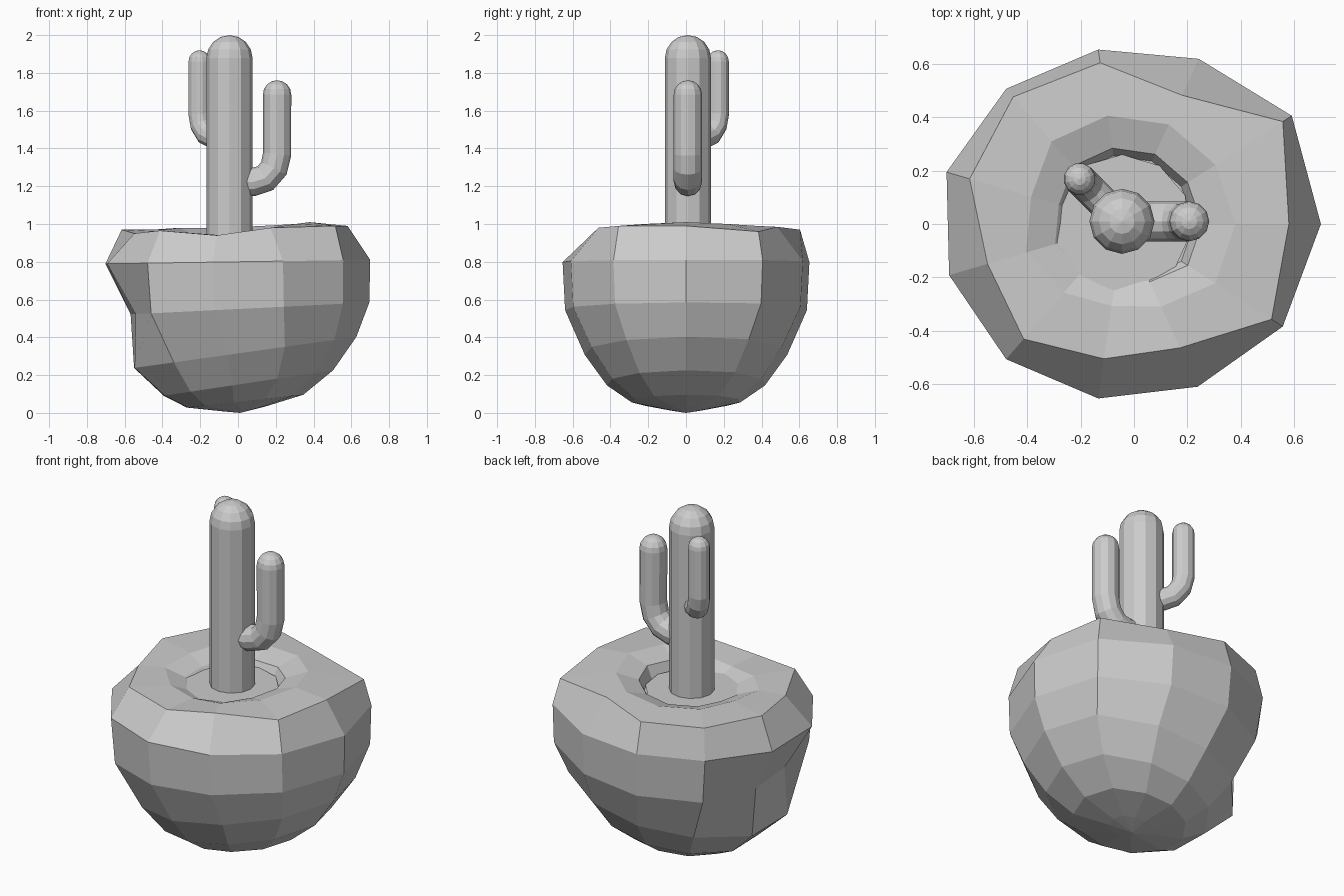
import bpy, bmesh
from math import sin, cos, pi, radians
from mathutils import Vector

if "Cube" in bpy.data.objects:
    bpy.data.objects.remove(bpy.data.objects["Cube"])

N = 11  # sides of the lumpy pot


def make_object(name, bm):
    bmesh.ops.recalc_face_normals(bm, faces=bm.faces)
    mesh = bpy.data.meshes.new(name)
    bm.to_mesh(mesh)
    bm.free()
    ob = bpy.data.objects.new(name, mesh)
    bpy.context.collection.objects.link(ob)
    return ob


def loft(name, rings, start=None, end=None):
    """Skin a list of point rings; close the ends with a tip or a cap."""
    bm = bmesh.new()
    vr = [[bm.verts.new(p) for p in ring] for ring in rings]
    n = len(vr[0])
    for a, b in zip(vr, vr[1:]):
        for i in range(n):
            j = (i + 1) % n
            bm.faces.new((a[i], a[j], b[j], b[i]))
    for ring, tip in ((vr[0], start), (vr[-1], end)):
        if tip is None:
            bm.faces.new(ring)
        else:
            t = bm.verts.new(tip)
            for i in range(n):
                bm.faces.new((ring[i], ring[(i + 1) % n], t))
    return make_object(name, bm)


def pot_ring(cx, radii, heights):
    return [(cx + r * cos(2 * pi * k / N), r * sin(2 * pi * k / N), z)
            for k, (r, z) in enumerate(zip(radii, heights))]


def tube(name, path, r, sides, side_dir):
    """Sweep a polygon along a planar path and finish with a dome on top."""
    pts = [Vector(p) for p in path]
    s = Vector(side_dir).normalized()
    rings = []

    def ring(c, t, rad):
        nrm = s.cross(t).normalized()
        return [c + rad * (cos(2 * pi * i / sides) * s + sin(2 * pi * i / sides) * nrm)
                for i in range(sides)]

    for i, p in enumerate(pts):
        t = (pts[min(i + 1, len(pts) - 1)] - p).normalized() + (p - pts[max(i - 1, 0)]).normalized()
        rings.append(ring(p, t.normalized(), r))
    up = Vector((0, 0, 1))
    for a in (22, 45, 67):
        rings.append(ring(pts[-1] + up * r * sin(radians(a)), up, r * cos(radians(a))))
    return loft(name, rings, end=pts[-1] + up * r)


# lumpy pot: tilted rings from the bottom up, then over the rim and inward
belly = [.74, .75, .68, .66, .67, .69, .68, .67, .66, .67, .71]
even = [1] * N
dent = [1, 1, 1, 1, .97, .83, .80, 1, 1, 1, 1]
bulge = [1, 1, 1, 1, 1, 1.05, 1.06, 1, 1, 1, 1]
rings = []
for cx, s, z, tilt, shape in (
        (.03, .16, .017, .12, even), (.02, .44, .058, .11, even), (.03, .64, .15, .15, even),
        (.02, .82, .315, .14, bulge), (-.03, .98, .55, .05, dent), (-.04, 1, .80, .015, even)):
    radii = [b * s * d for b, d in zip(belly, shape)]
    heights = [z + tilt * (cx + r * cos(2 * pi * k / N)) for k, r in enumerate(radii)]
    rings.append(pot_ring(cx, radii, heights))
rim = [.62, .71, .53, .61, .63, .60, .53, .57, .51, .51, .66]
rim_z = [.99, .96, .985, .97, .97, .97, .95, .965, .94, .98, .99]
lip = [.42, .41, .41, .41, .41, .36, .38, .34, .31, .34, .41]
lip_z = [1.01, 1.0, .99, .98, .98, .97, .96, .95, .94, .96, 1.0]
rings.append(pot_ring(-.04, rim, rim_z))
rings.append(pot_ring(-.04, lip, lip_z))
rings.append(pot_ring(-.04, [r * .70 for r in lip], [z - .04 for z in lip_z]))
rings.append(pot_ring(-.04, [r * .63 for r in lip], [.90] * N))
loft("pot", rings, start=(.01, 0, 0))

# soil disc
bm = bmesh.new()
bmesh.ops.create_circle(bm, cap_ends=True, segments=N, radius=.26)
bmesh.ops.translate(bm, verts=bm.verts, vec=(-.045, 0, .915))
make_object("soil", bm)

# cactus trunk and its two bent arms
tube("cactus_trunk", [(-.045, .01, .90), (-.045, .01, 1.878)], .122, 12, (1, 0, 0))
tube("cactus_right_arm", [(-.03, .01, 1.222), (.08, .01, 1.222), (.145, .01, 1.243),
                          (.19, .01, 1.295), (.207, .01, 1.37), (.207, .01, 1.686)],
     .075, 12, (0, 1, 0))
tube("cactus_back_arm", [(-.06, .025, 1.453), (-.125, .09, 1.456), (-.165, .13, 1.475),
                         (-.195, .16, 1.525), (-.204, .169, 1.58), (-.204, .169, 1.86)],
     .06, 12, (1, 1, 0))
